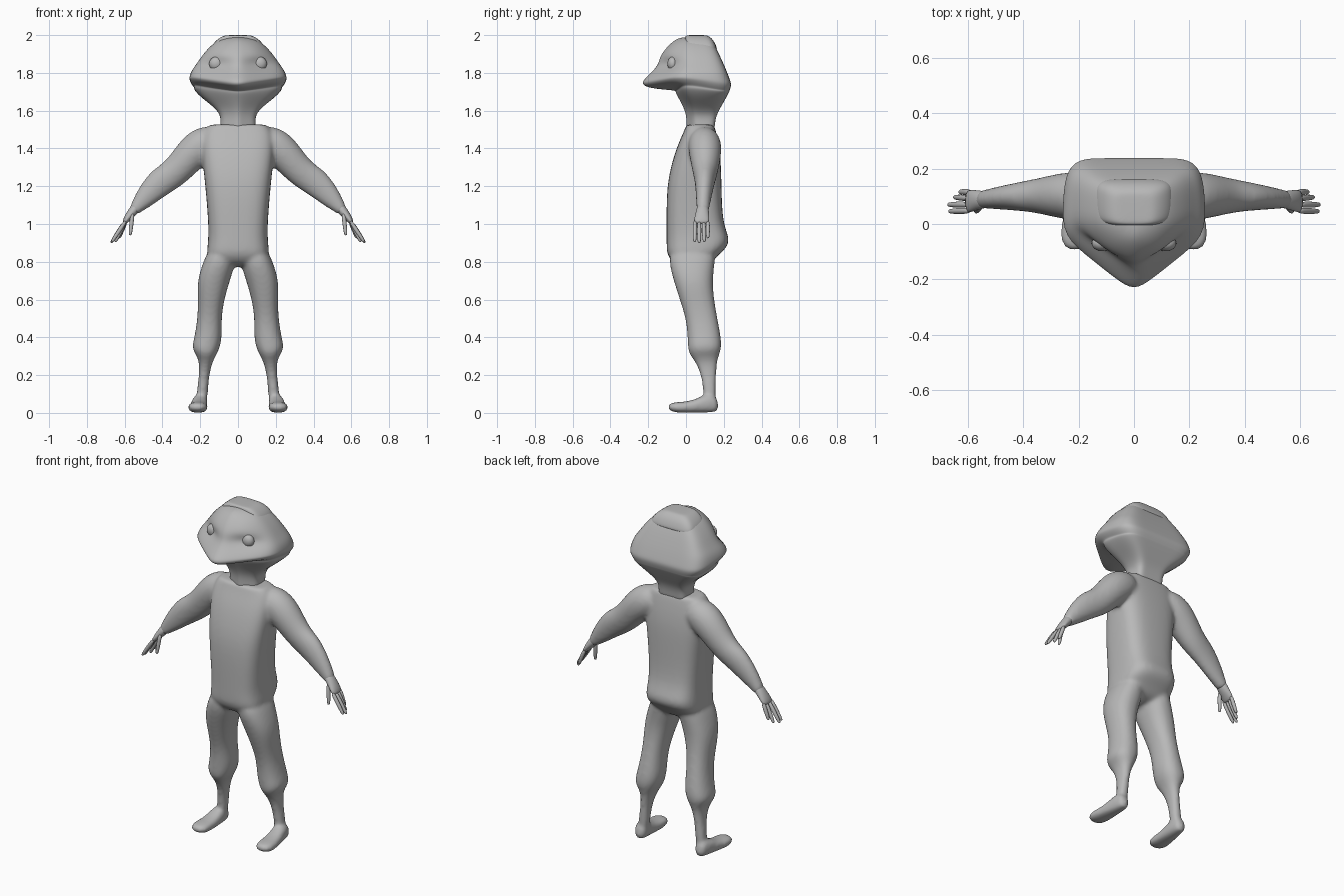
import bpy, bmesh, math
from mathutils import Vector

grey = bpy.data.materials.new("plain_grey")
grey.diffuse_color = (0.48, 0.48, 0.48, 1)


def skin(bm, rings):
    """Bridge a list of point rings into a closed tube."""
    loops = [[bm.verts.new(p) for p in r] for r in rings]
    n = len(loops[0])
    for a, b in zip(loops, loops[1:]):
        for i in range(n):
            j = (i + 1) % n
            bm.faces.new((a[i], a[j], b[j], b[i]))
    bm.faces.new(loops[0][::-1])
    bm.faces.new(loops[-1])


def oval(c, u, v, n=16, e=2.0):
    """Superellipse ring around c with half axes u and v."""
    pts = []
    for i in range(n):
        t = 2 * math.pi * (i + 0.5) / n
        f = lambda k: math.copysign(abs(k) ** (2 / e), k)
        pts.append(Vector(c) + Vector(u) * f(math.cos(t)) + Vector(v) * f(math.sin(t)))
    return pts


def slab(z, x0, x1, y0, y1, e=2.0):
    return oval(((x0 + x1) / 2, (y0 + y1) / 2, z), ((x1 - x0) / 2, 0, 0), (0, (y1 - y0) / 2, 0), 16, e)


def limb(rows, n=16):
    """Rings along a path in the xz plane: x, y, z, half thickness, half depth."""
    rings = []
    for i, (x, y, z, r, d) in enumerate(rows):
        a, b = rows[max(i - 1, 0)], rows[min(i + 1, len(rows) - 1)]
        t = Vector((b[0] - a[0], 0, b[2] - a[2])).normalized()
        rings.append(oval((x, y, z), (t.z * r, 0, -t.x * r), (0, d, 0), n))
    return rings


def flip(rings):
    return [[Vector((-p[0], p[1], p[2])) for p in r] for r in rings]


def finish(name, bm, levels=2):
    bmesh.ops.recalc_face_normals(bm, faces=bm.faces)
    me = bpy.data.meshes.new(name)
    bm.to_mesh(me)
    bm.free()
    me.materials.append(grey)
    for p in me.polygons:
        p.use_smooth = True
    ob = bpy.data.objects.new(name, me)
    bpy.context.collection.objects.link(ob)
    if levels:
        m = ob.modifiers.new("round", 'SUBSURF')
        m.levels = m.render_levels = levels
    return ob


# body: torso, legs, feet and arms merged into one skin
bm = bmesh.new()
torso = [(.77, .10, -.05, .12), (.83, .165, -.10, .165), (.87, .165, -.105, .215), (.92, .16, -.105, .238),
         (1.0, .158, -.105, .195), (1.2, .175, -.105, .19), (1.33, .19, -.075, .187), (1.42, .195, -.045, .175),
         (1.49, .185, -.012, .16), (1.525, .155, 0, .15), (1.527, .14, .005, .145)]
skin(bm, [slab(z, -w, w, a, b, 3.2) for z, w, a, b in torso])

leg = [(.88, .03, .15, -.08, .16), (.80, .008, .186, -.095, .155), (.70, .042, .218, -.067, .142),
       (.60, .072, .213, -.035, .15), (.50, .087, .215, -.002, .168), (.40, .083, .232, .008, .187),
       (.345, .095, .247, .008, .19), (.31, .112, .225, .015, .178), (.27, .135, .205, .05, .165),
       (.20, .152, .207, .078, .16), (.12, .158, .218, .092, .16), (.03, .165, .225, .09, .155)]
foot = [(.172, .20, .022, .01, .06), (.15, .20, .036, .002, .10), (.10, .203, .042, 0, .10), (.05, .207, .047, 0, .072),
        (0, .211, .052, 0, .06), (-.05, .214, .054, 0, .058), (-.082, .214, .042, .01, .052), (-.095, .214, .02, .018, .042)]
arm = [(.10, .095, 1.44, .07, .07), (.155, .097, 1.435, .09, .085), (.20, .10, 1.412, .098, .09), (.255, .102, 1.363, .09, .086),
       (.335, .102, 1.268, .078, .066), (.41, .10, 1.225, .08, .053), (.485, .094, 1.148, .061, .043),
       (.535, .09, 1.09, .038, .035), (.56, .088, 1.06, .026, .034)]
parts = [[slab(*r, 2.3) for r in leg],
         [oval((x, y, (a + b) / 2), (w, 0, 0), (0, 0, (b - a) / 2), 16, 2.5) for y, x, w, a, b in foot],
         limb(arm)]
for p in parts:
    skin(bm, p)
    skin(bm, flip(p))
body = finish("body", bm, 2)
m = body.modifiers.new("merge", 'REMESH')
m.mode, m.voxel_size, m.use_smooth_shade = 'VOXEL', 0.01, True
m = body.modifiers.new("soften", 'SMOOTH')
m.factor, m.iterations = 0.5, 10

# hands: palm, four fingers and a thumb
palm = [(.53, .089, 1.10, .026, .028), (.55, .087, 1.075, .027, .034), (.57, .086, 1.05, .024, .038),
        (.59, .083, 1.025, .018, .042), (.605, .081, 1.0, .012, .042)]
fingers = [((.592, .048, 1.02), (.668, .046, .905)), ((.597, .07, 1.015), (.672, .07, .90)),
           ((.595, .093, 1.015), (.65, .097, .905)), ((.592, .115, 1.02), (.63, .116, .925)),
           ((.558, .06, 1.06), (.571, .045, .94))]
hand = [limb(palm, 12)]
for a, b in fingers:
    a, b = Vector(a), Vector(b)
    hand.append(limb([(*a.lerp(b, t), r, r) for t, r in ((0, .010), (.35, .013), (.75, .011), (.95, .009), (1, .005))], 8))
for side in ("left", "right"):
    bm = bmesh.new()
    for part in hand:
        skin(bm, part if side == "left" else flip(part))
    finish(side + "_hand", bm, 1)


# head: neck, set-back jaw, pointed beak, eye sockets and skull in one stack
def head_ring(z, w, yf, yc, yb, lift=0, p=.22, q=.58):
    """Half width, front, corner and back depth; lift raises the mouth corners; p and q shape the face."""
    mix = lambda a, b, t: a + (b - a) * t
    half = [(0, yf, 0), (.25, mix(yf, yc, p), .25), (.6, mix(yf, yc, q), .6), (1, yc, 1), (1, mix(yc, yb, .4), .6),
            (.97, mix(yc, yb, .8), .1), (.8, yb, 0), (.4, yb, 0)]
    pts = [(k * w, y, h) for k, y, h in half] + [(0, yb, 0)] + [(-k * w, y, h) for k, y, h in half[:0:-1]]
    return [Vector((x, y, z + lift * h)) for x, y, h in pts]


bm = bmesh.new()
rows = [(1.48, .095, 0, .045, .15), (1.53, .093, 0, .045, .152), (1.58, .092, -.002, .04, .162), (1.625, .135, -.02, .035, .188),
        (1.67, .20, -.045, .01, .213, .005), (1.70, .237, -.062, -.015, .229, .025), (1.704, .23, -.052, -.01, .23, .033),
        (1.715, .243, -.215, -.035, .234, .04), (1.74, .258, -.25, -.045, .24, .035), (1.765, .258, -.235, -.045, .232, .02),
        (1.81, .248, -.185, -.035, .215), (1.845, .222, -.16, -.015, .20, 0, .28, .74),
        (1.885, .195, -.143, -.005, .182, 0, .12, .36), (1.925, .163, -.115, -.005, .162, 0, .1, .3),
        (1.97, .115, -.07, 0, .135, 0, .1, .4), (1.992, .05, -.025, .02, .10)]
skin(bm, [head_ring(*r) for r in rows])
finish("head", bm)

# cap: low pad on the crown
bm = bmesh.new()
cap = [(1.915, .13, .005, .15), (1.92, .145, -.008, .168), (1.945, .14, -.008, .16), (1.975, .115, -.008, .145),
       (1.997, .08, -.004, .12), (2.0, .05, .01, .10)]
skin(bm, [slab(z, -w, w, a, b, 4.5) for z, w, a, b in cap])
finish("cap", bm)

# eyes
for s, side in ((1, "left"), (-1, "right")):
    bm = bmesh.new()
    bmesh.ops.create_uvsphere(bm, u_segments=20, v_segments=12, radius=.038)
    for v in bm.verts:
        v.co = Vector((v.co.x + s * .115, v.co.y * .75 - .07, v.co.z + 1.848))
    finish(side + "_eye", bm, 0)
